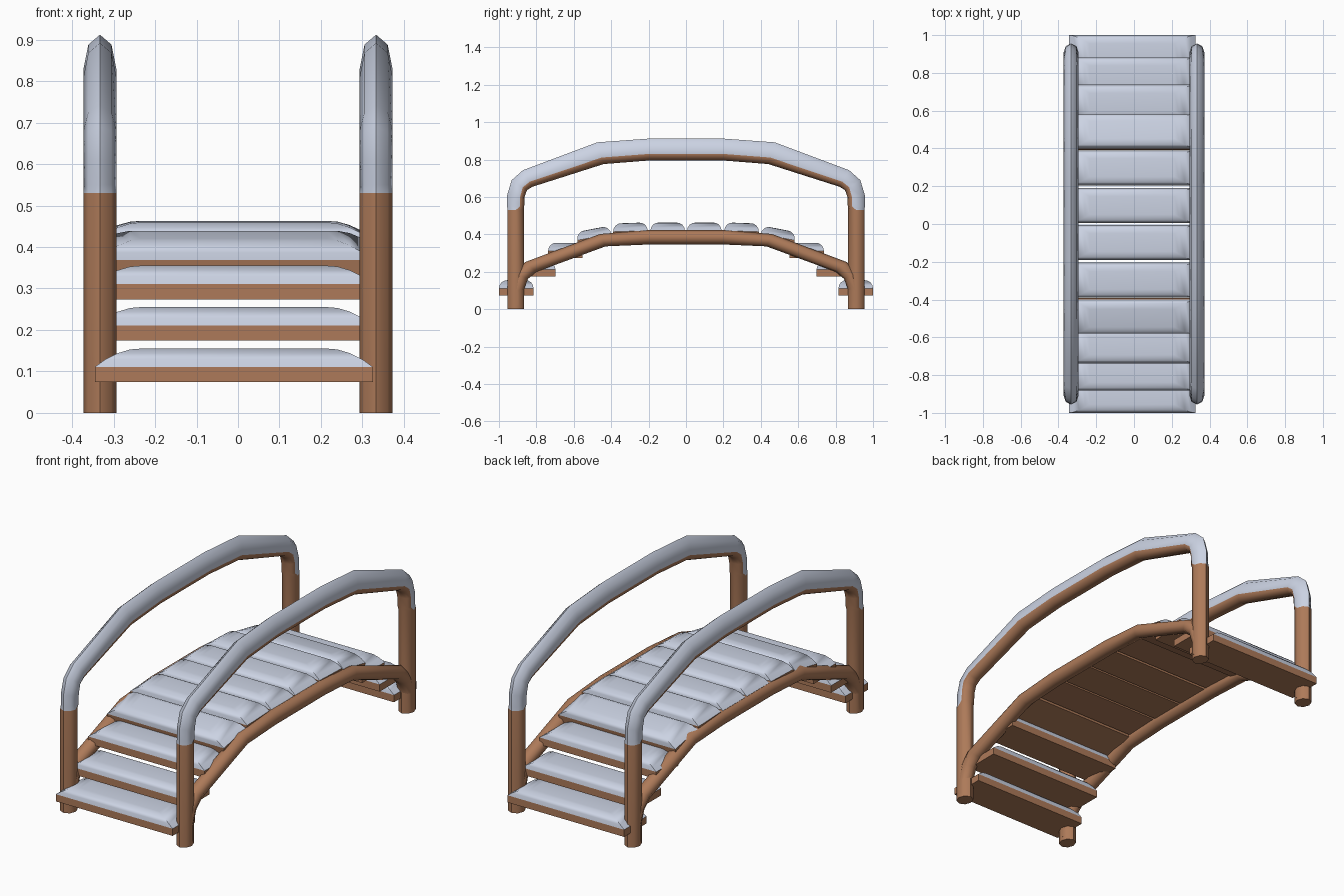
import bpy, bmesh, math
from mathutils import Matrix

if "Cube" in bpy.data.objects:
    bpy.data.objects.remove(bpy.data.objects["Cube"])


def material(name, rgb):
    m = bpy.data.materials.new(name)
    m.diffuse_color = (*rgb, 1)
    m.use_nodes = True
    m.node_tree.nodes["Principled BSDF"].inputs["Base Color"].default_value = m.diffuse_color
    return m


WOOD = material("brown wood", (0.42, 0.195, 0.10))
SNOW = material("pale snow", (0.60, 0.65, 0.77))


def finish(bm, name, mats, matrix=None):
    bmesh.ops.recalc_face_normals(bm, faces=bm.faces)
    if matrix:
        bmesh.ops.transform(bm, matrix=matrix, verts=bm.verts)
    me = bpy.data.meshes.new(name)
    bm.to_mesh(me)
    bm.free()
    for m in mats:
        me.materials.append(m)
    ob = bpy.data.objects.new(name, me)
    bpy.context.collection.objects.link(ob)
    bpy.ops.object.select_all(action='DESELECT')
    ob.select_set(True)
    bpy.context.view_layer.objects.active = ob
    bpy.ops.object.shade_smooth_by_angle(angle=math.radians(50))
    return ob


def bent_pole(name, cx, rx, half, sides=8):
    """Sweep of rings given as (inner y, z, outer y, z, split); mirrored in y.
    Split below one half means the outer side is capped with snow."""
    rows = half + [(-a, b, -c, d, f) for a, b, c, d, f in reversed(half)]
    bm = bmesh.new()
    rings = []
    for iy, iz, oy, oz, f in rows:
        my, mz = iy + (oy - iy) * f, iz + (oz - iz) * f
        ring = []
        for k in range(sides):
            a = 2 * math.pi * k / sides
            s = math.sin(a)
            w = s * (1 - f) if s > 0 else s * f
            ring.append(bm.verts.new((cx + rx * math.cos(a),
                                      my + (oy - iy) * w, mz + (oz - iz) * w)))
        rings.append(ring)
    for i in range(len(rings) - 1):
        snowy = min(rows[i][4], rows[i + 1][4]) < 0.5
        for k in range(sides):
            n = (k + 1) % sides
            face = bm.faces.new((rings[i][k], rings[i][n],
                                 rings[i + 1][n], rings[i + 1][k]))
            face.material_index = 1 if snowy and k < sides // 2 else 0
    bm.faces.new(rings[0])
    bm.faces.new(rings[-1])
    return finish(bm, name, [WOOD, SNOW])


RAIL = [(-.865, 0, -.955, 0, .5), (-.865, .53, -.955, .53, .5),
        (-.865, .55, -.956, .55, .25), (-.863, .60, -.956, .61, .25),
        (-.850, .637, -.932, .69, .28), (-.82, .655, -.872, .743, .3),
        (-.44, .776, -.475, .892, .3), (-.2, .795, -.2, .912, .3)]
BEAM = [(-.868, .02, -.942, .02, .5), (-.868, .10, -.942, .10, .5),
        (-.845, .162, -.915, .195, .5), (-.80, .20, -.86, .252, .5),
        (-.43, .336, -.46, .402, .5), (-.2, .346, -.2, .423, .5)]

# Handrails with posts, and the arched beams below
for side, s in (("left", -1), ("right", 1)):
    bent_pole(side + "_handrail", s * .333, .0395, RAIL)
    bent_pole(side + "_arched_beam", s * .333, .0385, BEAM)

HX, HY, THICK = .335, .0925, .037


def slab(levels):
    """Stack of rectangles: (x inset, y inset, z)."""
    bm = bmesh.new()
    loops = []
    for ix, iy, z in levels:
        loops.append([bm.verts.new((sx * (HX - ix), sy * (HY - iy), z))
                      for sx, sy in ((-1, -1), (1, -1), (1, 1), (-1, 1))])
    for a, b in zip(loops, loops[1:]):
        for k in range(4):
            n = (k + 1) % 4
            bm.faces.new((a[k], a[n], b[n], b[k]))
    bm.faces.new(loops[0])
    bm.faces.new(loops[-1])
    return bm


# Planks: centre y, z of the wood top, tilt in degrees
PLANKS = [(-.9075, .111, 0), (-.79, .211, 0), (-.645, .311, 0),
          (-.49, .386, 11), (-.297, .417, 2), (-.098, .419, 0)]
for i, (y, z, tilt) in enumerate(PLANKS, 1):
    for end, s in (("front", 1), ("back", -1)):
        mat = (Matrix.Translation((-.01, s * y, z))
               @ Matrix.Rotation(math.radians(s * tilt), 4, 'X'))
        finish(slab([(0, 0, -THICK), (0, 0, 0)]),
               f"{end}_plank_{i}", [WOOD], mat)
        finish(slab([(0, 0, 0), (.025, .004, .018), (.055, .014, .033),
                     (.085, .03, .042), (.11, .045, .044)]),
               f"{end}_plank_snow_{i}", [SNOW], mat)
